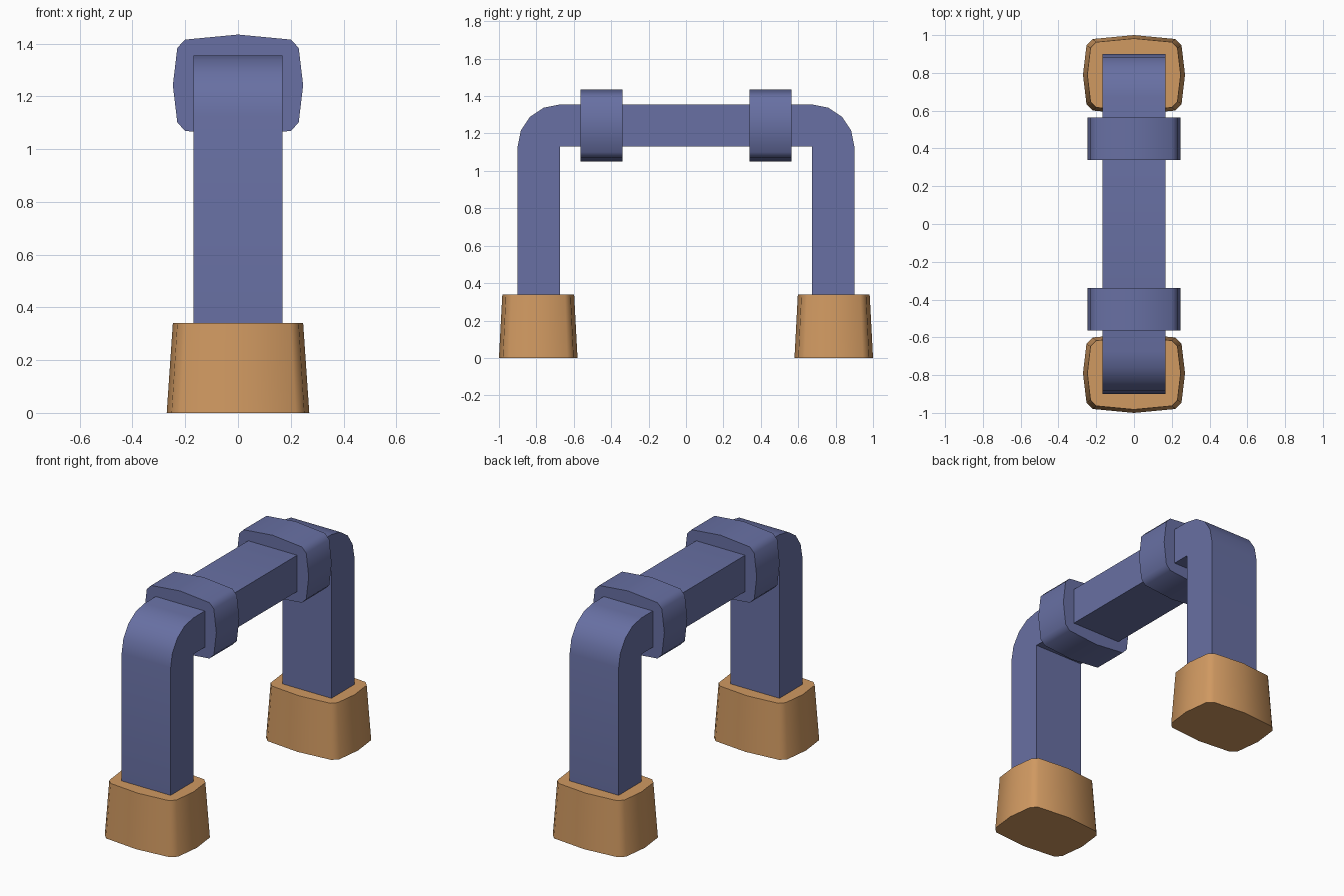
import bpy, bmesh, math
from mathutils import Vector

if "Cube" in bpy.data.objects:
    bpy.data.objects.remove(bpy.data.objects["Cube"])


def material(name, rgb):
    m = bpy.data.materials.new(name)
    m.diffuse_color = (*rgb, 1)
    m.use_nodes = True
    m.node_tree.nodes["Principled BSDF"].inputs["Base Color"].default_value = m.diffuse_color
    return m


BLUE = material("slate_blue", (0.138, 0.162, 0.367))
TAN = material("tan", (0.631, 0.319, 0.120))


def loft(name, lower, upper, mat):
    """Closed solid between two matching outlines."""
    bm = bmesh.new()
    a = [bm.verts.new(p) for p in lower]
    b = [bm.verts.new(p) for p in upper]
    n = len(a)
    for i in range(n):
        j = (i + 1) % n
        bm.faces.new((a[i], a[j], b[j], b[i]))
    bm.faces.new(a[::-1])
    bm.faces.new(b)
    bmesh.ops.recalc_face_normals(bm, faces=bm.faces)
    me = bpy.data.meshes.new(name)
    bm.to_mesh(me)
    bm.free()
    me.materials.append(mat)
    me.shade_smooth()
    me.set_sharp_from_angle(angle=math.radians(50))
    ob = bpy.data.objects.new(name, me)
    bpy.context.collection.objects.link(ob)
    return ob


# Pillow-shaped outline shared by collars and feet
QUARTER = [(0.247, 0), (0.23, 0.142), (0.2, 0.173), (0, 0.192)]
HALF = QUARTER + [(-x, y) for x, y in QUARTER[-2::-1]]
PILLOW = HALF + [(x, -y) for x, y in HALF[-2:0:-1]]

# Bent bar: side profile with rounded outer and square inner corners
R, Y, Z, BOTTOM = 0.225, 0.675, 1.13, 0.33
side = [(Y, Z), (Y, BOTTOM), (Y + R, BOTTOM)]
side += [(Y + R * math.cos(t), Z + R * math.sin(t))
         for t in (i * math.pi / 8 for i in range(5))]
profile = side + [(-y, z) for y, z in side[::-1]]
loft("bent_bar",
     [(-0.168, y, z) for y, z in profile],
     [(0.168, y, z) for y, z in profile], BLUE)

for s, end in ((-1, "front"), (1, "back")):
    # Collar around the top bar
    loft(end + "_collar",
         [(x, s * 0.34, 1.242 + z) for x, z in PILLOW],
         [(x, s * 0.565, 1.242 + z) for x, z in PILLOW], BLUE)
    # Tapered foot
    centre = Vector((0, s * 0.79, 0))
    loft(end + "_foot",
         [centre + Vector((x, y, 0)) * 1.094 for x, y in PILLOW],
         [centre + Vector((x, y, 0.34)) for x, y in PILLOW], TAN)
